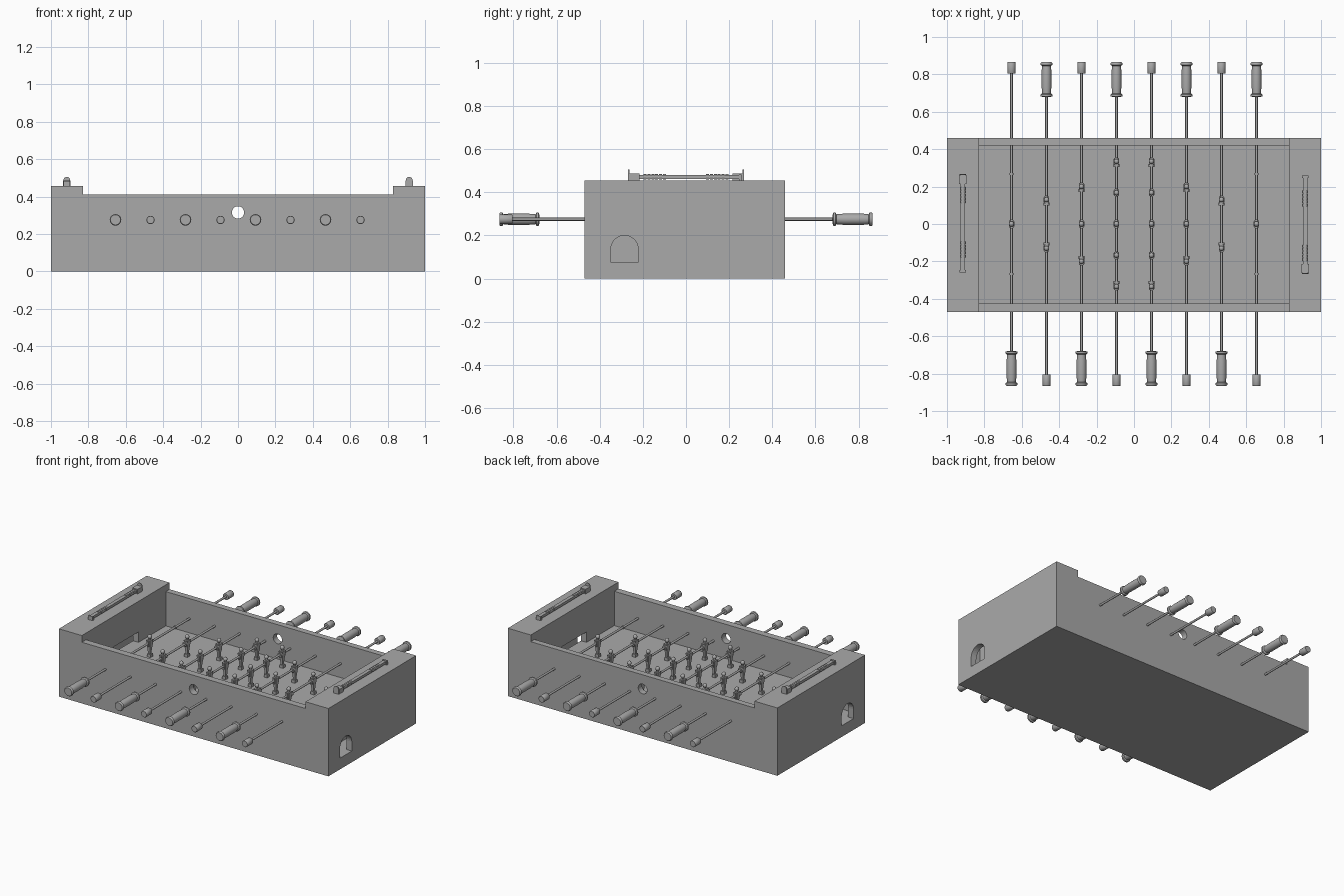
import bpy, bmesh, math
from mathutils import Matrix, Vector

old = bpy.data.objects.get("Cube")
if old:
    bpy.data.objects.remove(old)

grey = bpy.data.materials.new("plain grey")
grey.use_nodes = True
grey.diffuse_color = (0.4, 0.4, 0.4, 1)
grey.node_tree.nodes["Principled BSDF"].inputs["Base Color"].default_value = (0.4, 0.4, 0.4, 1)


def add(name, bm, loc=(0, 0, 0), smooth=False):
    bmesh.ops.recalc_face_normals(bm, faces=bm.faces)
    mesh = bpy.data.meshes.new(name)
    bm.to_mesh(mesh)
    bm.free()
    mesh.materials.append(grey)
    return place(name, mesh, loc, smooth)


def place(name, mesh, loc, smooth=False, turn=0):
    ob = bpy.data.objects.new(name, mesh)
    bpy.context.collection.objects.link(ob)
    ob.location = loc
    ob.rotation_euler.z = turn
    if smooth:
        bpy.ops.object.select_all(action='DESELECT')
        ob.select_set(True)
        bpy.context.view_layer.objects.active = ob
        bpy.ops.object.shade_smooth_by_angle(angle=math.radians(40))
    return ob


def box_into(bm, lo, hi, taper=1.0):
    """Axis-aligned box; taper scales the lower face."""
    lo, hi = Vector(lo), Vector(hi)
    mid = (lo + hi) / 2
    made = bmesh.ops.create_cube(bm, size=1)["verts"]
    for v in made:
        k = taper if v.co.z < 0 else 1
        v.co = mid + Vector((v.co.x * k, v.co.y * k, v.co.z)) * (hi - lo)


def box(name, lo, hi):
    bm = bmesh.new()
    box_into(bm, lo, hi)
    return add(name, bm)


def prism(name, outline, axis, a, b):
    """Extrude a 2D outline along x or y."""
    bm = bmesh.new()
    at = {"x": lambda p: (a, p[0], p[1]), "y": lambda p: (p[0], a, p[1])}[axis]
    face = bm.faces.new([bm.verts.new(at(p)) for p in outline])
    out = bmesh.ops.extrude_face_region(bm, geom=[face])["geom"]
    shift = Vector((b - a, 0, 0)) if axis == "x" else Vector((0, b - a, 0))
    bmesh.ops.translate(bm, vec=shift, verts=[g for g in out if isinstance(g, bmesh.types.BMVert)])
    return add(name, bm)


def lathe_into(bm, profile, sides=20):
    """Revolve (distance, radius) pairs about the y axis, with end caps."""
    rings = []
    for y, r in profile:
        rings.append([bm.verts.new((r * math.cos(t), y, r * math.sin(t)))
                      for t in (math.tau * i / sides for i in range(sides))])
    for r0, r1 in zip(rings, rings[1:]):
        for i in range(sides):
            j = (i + 1) % sides
            bm.faces.new((r0[i], r0[j], r1[j], r1[i]))
    bm.faces.new(rings[0])
    bm.faces.new(rings[-1][::-1])


def lathe(name, profile, loc, sign=1):
    bm = bmesh.new()
    lathe_into(bm, [(sign * y, r) for y, r in profile])
    return add(name, bm, loc, True)


def arch(centre, radius, bottom, spring, steps=16):
    pts = [(centre - radius, bottom), (centre + radius, bottom)]
    return pts + [(centre + radius * math.cos(math.pi * i / steps),
                   spring + radius * math.sin(math.pi * i / steps)) for i in range(steps + 1)]


# Table cabinet: raised ends, low side walls
FRONT, BACK, FLOOR, ROD_Z = -0.47, 0.46, 0.18, 0.275
cabinet = prism("cabinet", [(-1, 0), (1, 0), (1, 0.455), (0.83, 0.455), (0.83, 0.41),
                            (-0.83, 0.41), (-0.83, 0.455), (-1, 0.455)], "y", FRONT, BACK)

# Cutters: playing pit, serving holes, ball return spaces, goals, return openings
cutters = [box("pit_cutter", (-0.83, -0.425, FLOOR), (0.83, 0.42, 0.6)),
           lathe("serving_hole_cutter", [(-0.6, 0.033), (0.6, 0.033)], (0, 0, 0.315))]
for s in (-1, 1):
    def span(a, b):
        return sorted((s * a, s * b))
    x0, x1 = span(0.87, 0.96)
    cutters.append(box("return_space_cutter", (x0, -0.42, 0.075), (x1, 0.415, 0.4)))
    x0, x1 = span(0.8, 0.9)
    cutters.append(box("goal_cutter", (x0, -0.13, FLOOR), (x1, 0.13, 0.25)))
    x0, x1 = span(0.92, 1.1)
    cutters.append(prism("return_opening_cutter", arch(-0.285, 0.063, 0.075, 0.137), "x", x0, x1))
for c in cutters:
    mod = cabinet.modifiers.new(c.name, 'BOOLEAN')
    mod.operation, mod.solver, mod.object = 'DIFFERENCE', 'EXACT', c
bpy.context.view_layer.update()
cut = bpy.data.meshes.new_from_object(cabinet.evaluated_get(bpy.context.evaluated_depsgraph_get()))
cabinet.modifiers.clear()
cabinet.data = cut
for c in cutters:
    bpy.data.objects.remove(c)

# Player figure, hung on its rod at the origin and facing +x
bm = bmesh.new()
bmesh.ops.create_uvsphere(bm, u_segments=12, v_segments=8, radius=0.014,
                          matrix=Matrix.Translation((0, 0, 0.04)))
bmesh.ops.create_cone(bm, cap_ends=True, segments=10, radius1=0.007, radius2=0.007, depth=0.02,
                      matrix=Matrix.Translation((0, 0, 0.025)))
box_into(bm, (-0.014, -0.018, -0.03), (0.014, 0.018, 0.02), 0.75)
for s in (-1, 1):
    box_into(bm, (-0.005, s * 0.019 - 0.004, -0.02), (0.007, s * 0.019 + 0.004, 0.017))
box_into(bm, (-0.009, -0.012, -0.075), (0.009, 0.012, -0.03), 0.7)
box_into(bm, (-0.01, -0.013, -0.092), (0.015, 0.013, -0.072))
figure = add("player", bm, smooth=True)
figure_mesh = figure.data
bpy.data.objects.remove(figure)

# Rods with grips, end caps, stops and players
grip = [(0.68, 0.022), (0.683, 0.031), (0.693, 0.031), (0.698, 0.023), (0.73, 0.026),
        (0.82, 0.026), (0.846, 0.023), (0.85, 0.031), (0.86, 0.031), (0.865, 0.027)]
cap = [(0.805, 0.02), (0.808, 0.022), (0.862, 0.022), (0.865, 0.02)]
rows = [[0], [-0.13, 0.13], [-0.2, 0, 0.2], [-0.335, -0.167, 0, 0.167, 0.335]]
for i in range(8):
    x = -0.655 + i * 1.31 / 7
    side = -1 if i % 2 == 0 else 1
    lathe("rod", [(-0.85, 0.007), (0.85, 0.007)], (x, 0, ROD_Z))
    lathe("grip", grip, (x, 0, ROD_Z), side)
    lathe("rod_cap", cap, (x, 0, ROD_Z), -side)
    row = rows[min(i, 7 - i)]
    for y in row:
        place("player", figure_mesh, (x, y, ROD_Z), turn=0 if side < 0 else math.pi)
    for s in (-1, 1):
        if len(row) == 1:
            lathe("stop_ring", [(-0.006, 0.011), (0.006, 0.011)], (x, s * 0.268, ROD_Z))
        else:
            lathe("bumper", [(-0.008, 0.015), (0.008, 0.015)], (x, s * (row[-1] - 0.022), ROD_Z))

# Score counters on the raised ends, each turned half round from the other
bm = bmesh.new()
box_into(bm, (-0.012, -0.22, 0.462), (0.012, 0.25, 0.479))
box_into(bm, (-0.02, -0.262, 0.455), (0.02, -0.215, 0.486))
box_into(bm, (-0.017, 0.245, 0.455), (0.017, 0.258, 0.482))
lathe_into(bm, [(-0.268, 0.018), (-0.262, 0.018)])
bmesh.ops.translate(bm, vec=(0, 0, 0.487), verts=bm.verts[-40:])
box_into(bm, (-0.018, -0.268, 0.455), (0.018, -0.262, 0.487))
counter = add("score_counter", bm, (0.915, 0, 0))
place("score_counter", counter.data, (-0.915, 0, 0), turn=math.pi)

# Sliding score beads
for s in (-1, 1):
    for k in range(10):
        lathe("score_bead", [(-0.007, 0.0135), (0.007, 0.0135)],
              (s * 0.915, s * (-0.19 + k * 0.018 + (0.2 if k > 4 else 0)), 0.472))
